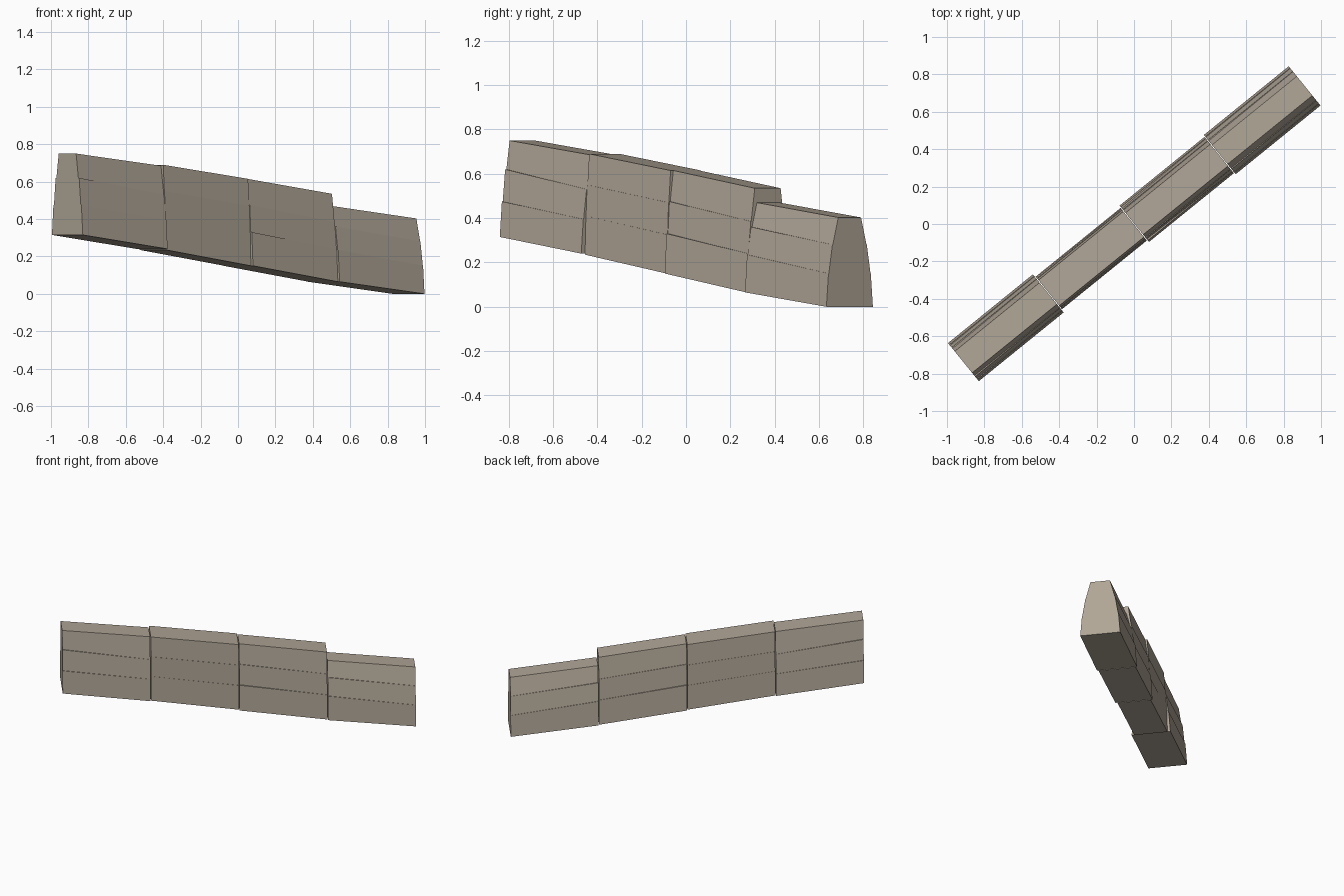
import bpy, bmesh
from mathutils import Vector

cube = bpy.data.objects.get("Cube")
if cube:
    bpy.data.objects.remove(cube, do_unlink=True)

# Stone colour
stone = bpy.data.materials.new("weathered_stone")
stone.use_nodes = True
colour = (0.43, 0.376, 0.305, 1)
stone.diffuse_color = colour
stone.node_tree.nodes["Principled BSDF"].inputs["Base Color"].default_value = colour

# The wall runs diagonally: along its length and across its thickness
ALONG = Vector((0.777, 0.629, 0))
ACROSS = Vector((-0.629, 0.777, 0))
LENGTH = 0.588
GAP = 0.002


def block(name, s0, s1, low, high, wide, narrow):
    """Tapered stone; each pair holds the value at its two ends."""
    bm = bmesh.new()
    rings = []
    for i, s in enumerate((s0, s1)):
        corners = ((-wide[i], low[i]), (wide[i], low[i]),
                   (narrow[i], high[i]), (-narrow[i], high[i]))
        rings.append([bm.verts.new(ALONG * s + ACROSS * d + Vector((0, 0, z)))
                      for d, z in corners])
    a, b = rings
    bm.faces.new(a)
    bm.faces.new(b[::-1])
    for k in range(4):
        n = (k + 1) % 4
        bm.faces.new((a[k], b[k], b[n], a[n]))
    bmesh.ops.recalc_face_normals(bm, faces=bm.faces)
    mesh = bpy.data.meshes.new(name)
    bm.to_mesh(mesh)
    bm.free()
    mesh.materials.append(stone)
    bpy.context.collection.objects.link(bpy.data.objects.new(name, mesh))


# Sections: four heights at each end, then half widths (bottom, top) per course
sections = [
    (((0.315, 0.475, 0.62, 0.75), (0.24, 0.395, 0.53, 0.685)),
     ((0.131, 0.119), (0.114, 0.1), (0.093, 0.074))),
    (((0.235, 0.41, 0.55, 0.69), (0.15, 0.325, 0.47, 0.615)),
     ((0.112, 0.107), (0.106, 0.1), (0.098, 0.088))),
    (((0.15, 0.33, 0.475, 0.615), (0.065, 0.24, 0.385, 0.535)),
     ((0.125, 0.115), (0.106, 0.098), (0.093, 0.075))),
    (((0.065, 0.235, 0.36, 0.47), (0, 0.15, 0.28, 0.403)),
     ((0.135, 0.123), (0.119, 0.1), (0.094, 0.066))),
]
courses = ("bottom", "middle", "top")

for i, (heights, widths) in enumerate(sections):
    start = (i - 2) * LENGTH + GAP
    end = start + LENGTH - 2 * GAP
    for c, course in enumerate(courses):
        wide, narrow = widths[c]
        # Ledges fade out toward the far end of each stone
        far = wide if c == 0 else widths[c - 1][1] - 0.002
        block(f"{course}_stone_{i + 1}", start, end,
              (heights[0][c], heights[1][c]),
              (heights[0][c + 1], heights[1][c + 1]),
              (wide, far), (narrow, narrow))
